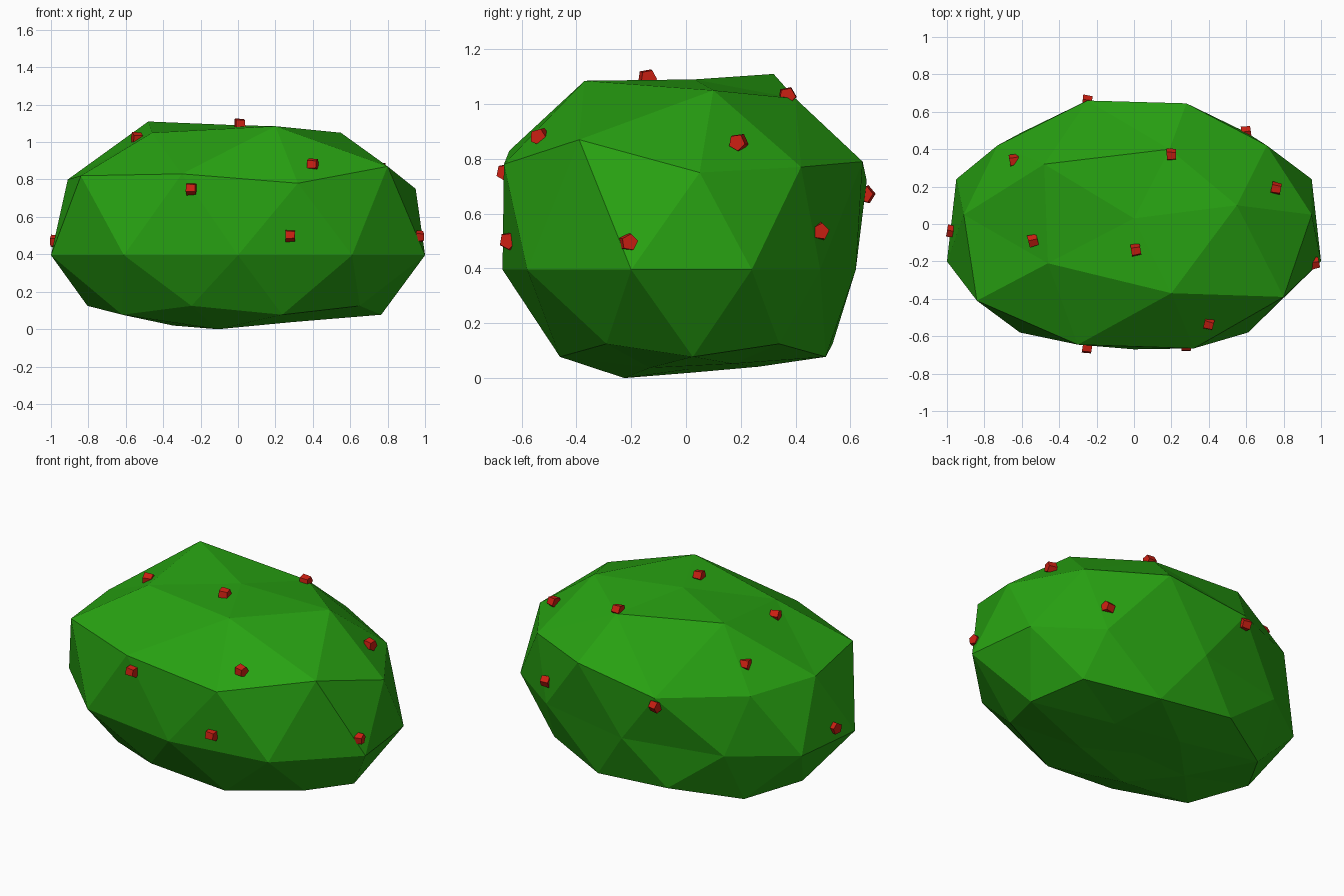
import bpy, bmesh, math, random
from mathutils import Matrix, Vector

cube = bpy.data.objects.get("Cube")
if cube:
    bpy.data.objects.remove(cube, do_unlink=True)
random.seed(4)


def make_material(name, colour):
    mat = bpy.data.materials.new(name)
    mat.use_nodes = True
    mat.diffuse_color = colour
    mat.node_tree.nodes["Principled BSDF"].inputs["Base Color"].default_value = colour
    return mat


def add_object(name, bm, material):
    mesh = bpy.data.meshes.new(name)
    bmesh.ops.recalc_face_normals(bm, faces=bm.faces[:])
    bm.to_mesh(mesh)
    bm.free()
    mesh.materials.append(material)
    obj = bpy.data.objects.new(name, mesh)
    bpy.context.scene.collection.objects.link(obj)
    return obj


leaf_green = make_material("leaf green", (0.021, 0.36, 0.006, 1))
berry_red = make_material("berry red", (0.6, 0.014, 0.006, 1))

# Uneven shoulder and crown rings, anticlockwise from the left side
SHOULDER = [(.95, .05, .75), (.71, .42, .77), (.28, .645, .79), (-.25, .66, .72),
            (-.73, .42, .77), (-.91, .05, .8), (-.84, -.41, .82), (-.3, -.645, .83),
            (.32, -.665, .78), (.8, -.39, .87)]
CROWN = [(.55, .1, 1.05), (.19, .4, 1.02), (-.48, .32, 1.11),
         (-.46, -.21, 1.05), (.2, -.37, 1.085)]
# Half of the widest ring, front to back, mirrored in x
WAIST = [(0, -.67), (.61, -.58), (1, -.2), (.95, .24), (.6, .49), (0, .62)]
WAIST_HEIGHT = 0.395


def shape_vertex(co):
    """Map a point of the unit icosphere onto the bush."""
    angle = math.degrees(math.atan2(co.y, co.x))
    if co.z > 0.95:
        return Vector((0, .03, 1.09))
    if co.z > 0.7:
        return Vector(CROWN[round(angle / 72) % 5])
    if co.z > 0.3:
        return Vector(SHOULDER[round(angle / 36) % 10])
    if co.z > -0.3:
        side = math.degrees(math.atan2(co.y, abs(co.x)))
        x, y = WAIST[round((side + 90) / 36)]
        return Vector((math.copysign(x, co.x), y, WAIST_HEIGHT))
    if co.z > -0.7:
        return Vector((co.x * .9, co.y * .6 + .025, WAIST_HEIGHT + co.z * .605))
    # Flattened underside, dipping at the front
    x, y = co.x * .66, co.y * .49 + .02
    return Vector((x, y, .032 + .05 * y + .04 * x - (.017 if y < -.2 else 0)))


# Bush body
bm = bmesh.new()
bmesh.ops.create_icosphere(bm, subdivisions=2, radius=1)
for v in bm.verts:
    v.co = shape_vertex(v.co.normalized())
add_object("bush_body", bm, leaf_green)

# Berries: small five-sided prisms sunk into the leaves
BERRIES = [(-.25, -.66, .75), (.28, -.65, .5), (.4, -.535, .88), (-.54, -.09, 1.02),
           (.01, -.14, 1.095), (.2, .37, 1.03), (.76, .19, .86), (-.975, -.04, .47),
           (.965, -.21, .495), (-.64, .34, .91), (-.25, .655, .67), (.6, .49, .535)]
for i, place in enumerate(BERRIES):
    bm = bmesh.new()
    bmesh.ops.create_cone(bm, cap_ends=True, segments=5, radius1=.035,
                          radius2=.031, depth=.05)
    tilt = Matrix.Rotation(random.uniform(-.3, .3), 4, "Z")
    lean = Matrix.Rotation(random.uniform(-.25, .25), 4, "X")
    lie_along_x = Matrix.Rotation(math.pi / 2, 4, "Y")
    bm.transform(Matrix.Translation(place) @ tilt @ lean @ lie_along_x)
    add_object(f"berry_{i + 1}", bm, berry_red)
